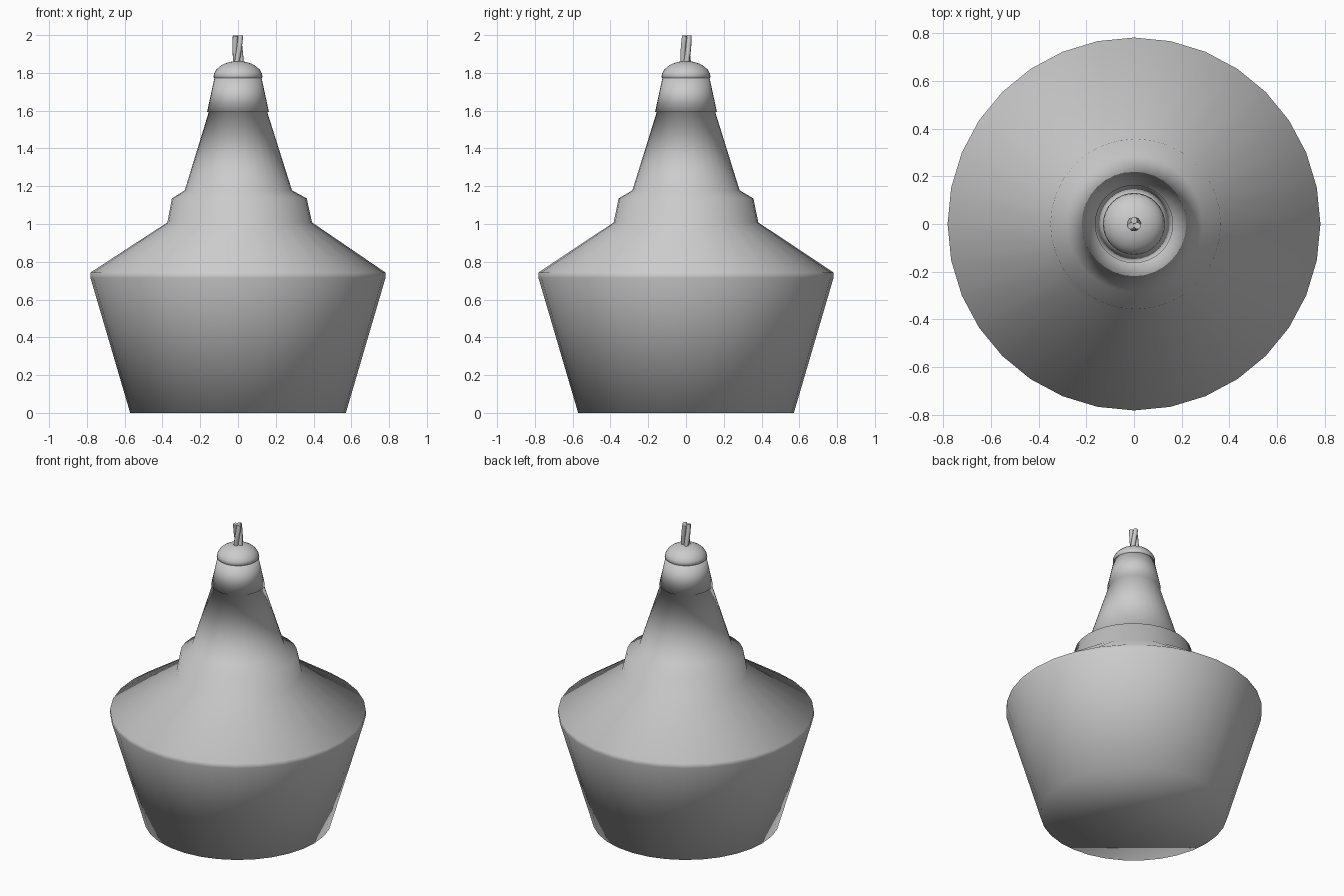
import bpy, bmesh
from math import sin, cos, pi, tau

if "Cube" in bpy.data.objects:
    bpy.data.objects.remove(bpy.data.objects["Cube"])

SIDES = 32


def lathe(name, profile):
    """Revolve (radius, z, x_shift) rings into a closed, smooth-shaded solid."""
    bm = bmesh.new()
    rings = []
    for r, z, dx in profile:
        rings.append([bm.verts.new((dx + r * cos(tau * i / SIDES), r * sin(tau * i / SIDES), z))
                      for i in range(SIDES)])
    for a, b in zip(rings, rings[1:]):
        for i in range(SIDES):
            j = (i + 1) % SIDES
            bm.faces.new((a[i], a[j], b[j], b[i]))
    bm.faces.new(rings[0][::-1])
    bm.faces.new(rings[-1])
    for f in bm.faces:
        f.smooth = True
    me = bpy.data.meshes.new(name)
    bm.to_mesh(me)
    bm.free()
    ob = bpy.data.objects.new(name, me)
    bpy.context.collection.objects.link(ob)
    return ob


# Lamp shade: flat base, flared wall, shoulder, stepped ring, neck and collar
lathe("lamp_shade", [
    (0.571, 0.0, 0), (0.781, 0.715, 0), (0.781, 0.743, 0),
    (0.383, 1.008, 0.009), (0.357, 1.135, 0.007), (0.284, 1.178, 0.002),
    (0.155, 1.592, 0), (0.164, 1.592, 0), (0.125, 1.772, 0),
])

# Domed cap on top of the collar
dome = [(0.118, 1.768, 0), (0.13, 1.777, 0)]
for k in range(1, 7):
    t = k / 6.4 * pi / 2
    dome.append((0.13 * cos(t), 1.777 + 0.086 * sin(t), 0))
lathe("dome_cap", dome)

# Twisted three-strand cable
cu = bpy.data.curves.new("cable", 'CURVE')
cu.dimensions = '3D'
cu.bevel_depth = 0.0145
cu.bevel_resolution = 2
cu.use_fill_caps = True
STEPS = 8
for s in range(3):
    sp = cu.splines.new('POLY')
    sp.points.add(STEPS)
    for k, p in enumerate(sp.points):
        t = k / STEPS
        a = tau * s / 3 + 1.6 * t
        p.co = (0.0155 * cos(a), 0.0155 * sin(a), 1.84 + 0.157 * t, 1)
bpy.context.collection.objects.link(bpy.data.objects.new("cable", cu))
